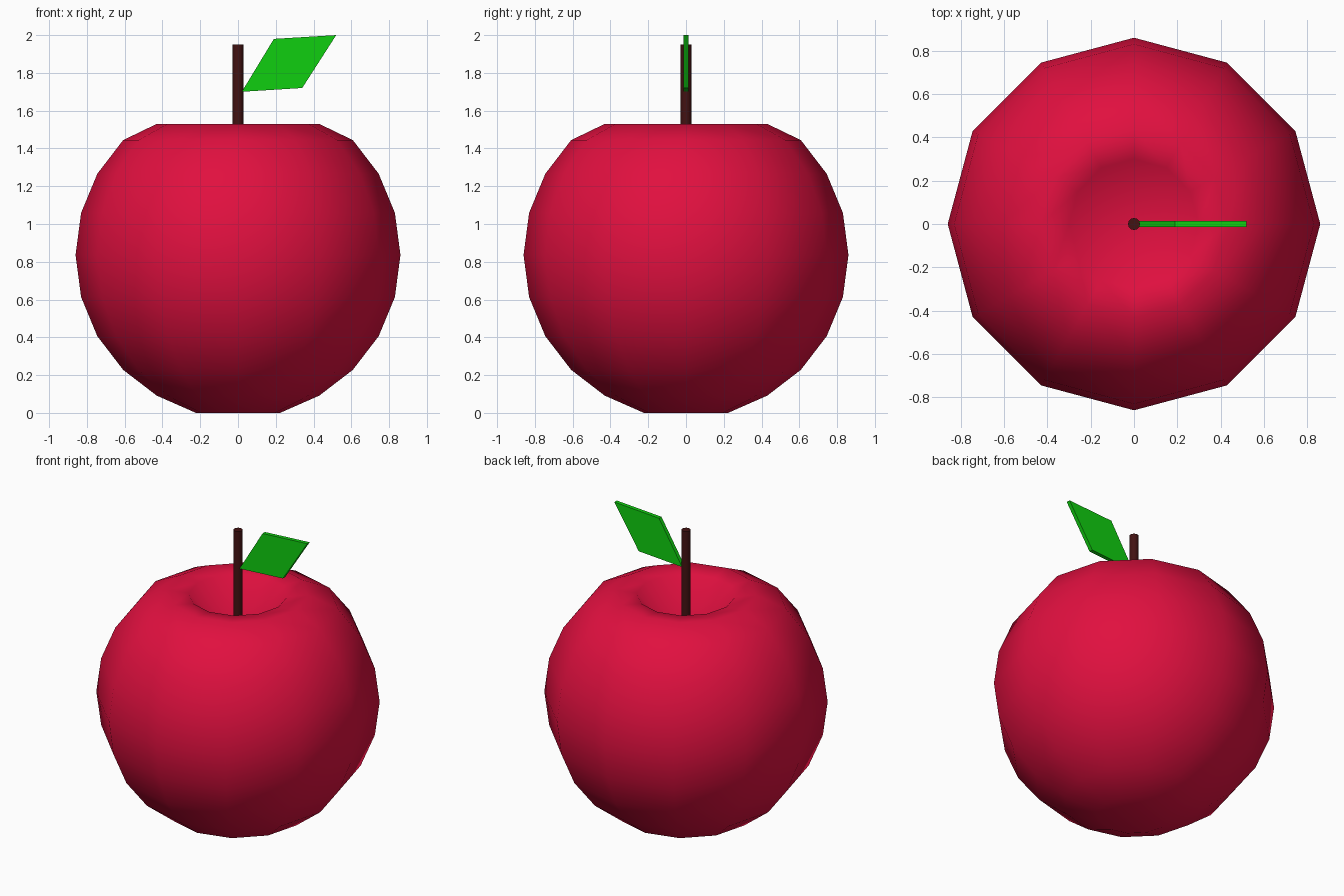
import bpy, bmesh, math

if "Cube" in bpy.data.objects:
    bpy.data.objects.remove(bpy.data.objects["Cube"])


def material(name, rgb):
    m = bpy.data.materials.new(name)
    m.diffuse_color = (*rgb, 1)
    m.use_nodes = True
    m.node_tree.nodes["Principled BSDF"].inputs["Base Color"].default_value = m.diffuse_color
    return m


def finish(name, bm, mat, smooth_angle=None):
    bmesh.ops.recalc_face_normals(bm, faces=bm.faces)
    me = bpy.data.meshes.new(name)
    bm.to_mesh(me)
    bm.free()
    me.materials.append(mat)
    ob = bpy.data.objects.new(name, me)
    bpy.context.collection.objects.link(ob)
    if smooth_angle:
        bpy.ops.object.select_all(action='DESELECT')
        bpy.context.view_layer.objects.active = ob
        ob.select_set(True)
        bpy.ops.object.shade_smooth_by_angle(angle=math.radians(smooth_angle))
    return ob


red = material("crimson skin", (0.75, 0.005, 0.05))
brown = material("dark brown stem", (0.055, 0.006, 0.006))
green = material("bright green leaf", (0.005, 0.62, 0.005))

# Fruit: 12-sided sphere with the top pushed in to a hollow
R, MID = 0.86, 0.836
bm = bmesh.new()
bmesh.ops.create_uvsphere(bm, u_segments=12, v_segments=12, radius=R)
for v in bm.verts:
    lat = round(math.degrees(math.asin(max(-1, min(1, v.co.z / R)))))
    v.co.z += MID
    if lat == 90:            # bottom of the hollow
        v.co.z = 1.2
    elif lat == 75:          # lip of the hollow
        v.co.x *= 0.3 / 0.223
        v.co.y *= 0.3 / 0.223
        v.co.z = 1.515
    elif lat == 60:          # shoulder
        v.co.z = 1.53
    elif lat <= -75:         # flat base
        v.co.z = 0.0
fruit = finish("fruit", bm, red)
fruit.data.polygons.foreach_set("use_smooth", [True] * len(fruit.data.polygons))

# Stem
bm = bmesh.new()
bmesh.ops.create_cone(bm, cap_ends=True, segments=12, radius1=0.028, radius2=0.028, depth=0.8)
bmesh.ops.translate(bm, vec=(0, 0, 1.55), verts=bm.verts)
finish("stem", bm, brown, 40)

# Leaf: thin slanted plate
bm = bmesh.new()
outline = [(0.02, 1.70), (0.34, 1.72), (0.52, 2.0), (0.19, 1.98)]
face = bm.faces.new([bm.verts.new((x, -0.013, z)) for x, z in outline])
ext = bmesh.ops.extrude_face_region(bm, geom=[face])
bmesh.ops.translate(bm, vec=(0, 0.026, 0),
                    verts=[g for g in ext["geom"] if isinstance(g, bmesh.types.BMVert)])
finish("leaf", bm, green)
